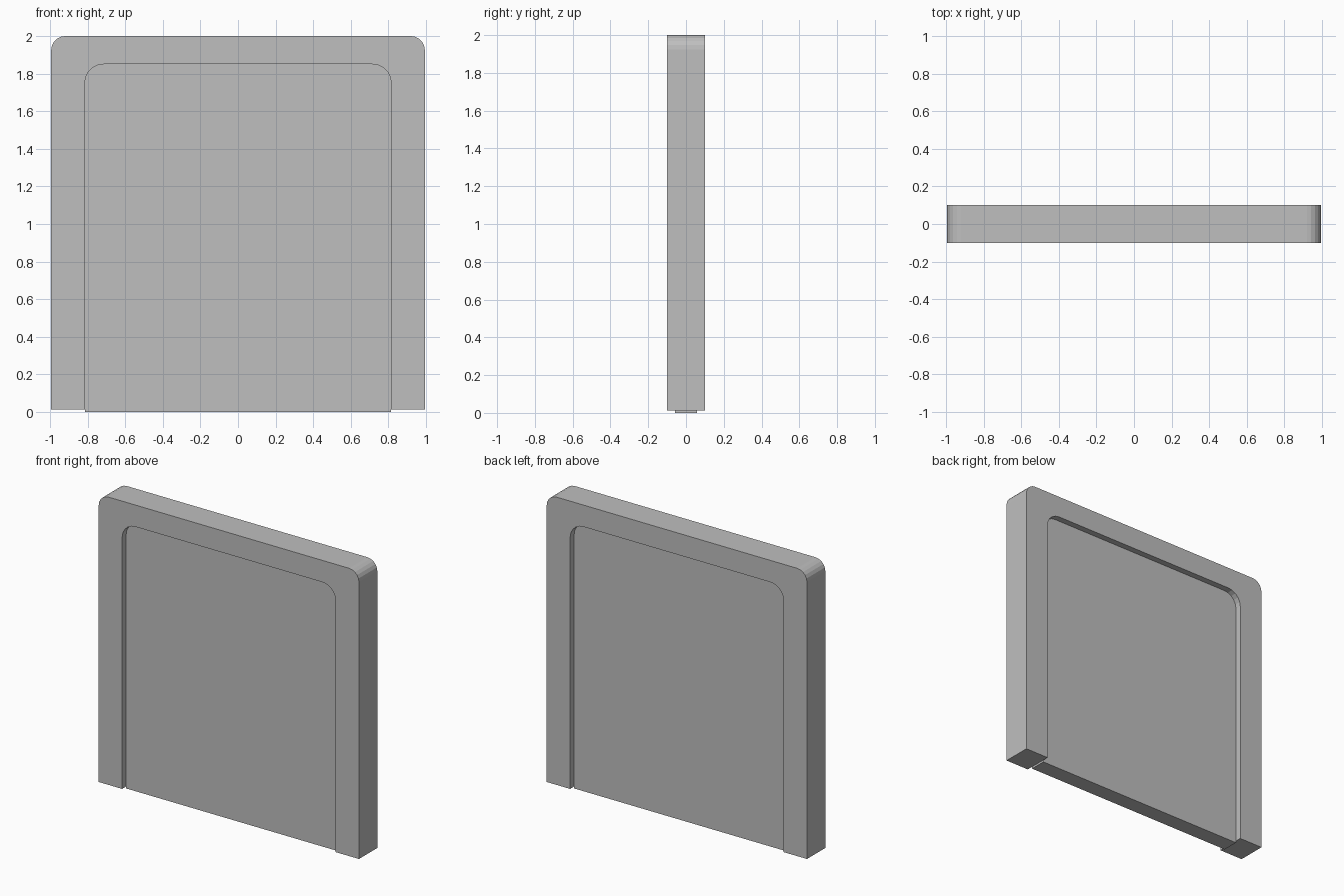
import bpy
import bmesh
from math import sin, cos, pi

cube = bpy.data.objects.get("Cube")
if cube:
    bpy.data.objects.remove(cube, do_unlink=True)

grey = bpy.data.materials.new("plain grey")
grey.use_nodes = True
colour = (0.52, 0.52, 0.52, 1)
grey.diffuse_color = colour
grey.node_tree.nodes["Principled BSDF"].inputs["Base Color"].default_value = colour


def arch(half_width, bottom, top, radius, steps=5):
    """Outline from the bottom right, over two rounded corners, to the bottom left."""
    right = [(half_width, bottom)]
    for i in range(steps + 1):
        a = pi / 2 * i / steps
        right.append((half_width - radius + radius * cos(a),
                      top - radius + radius * sin(a)))
    return right + [(-x, z) for x, z in reversed(right)]


def slab(name, outline, half_depth):
    """Extrude an x-z outline evenly to the front and back."""
    bm = bmesh.new()
    face = bm.faces.new([bm.verts.new((x, -half_depth, z)) for x, z in outline])
    moved = bmesh.ops.extrude_face_region(bm, geom=[face], use_keep_orig=True)
    verts = [g for g in moved["geom"] if isinstance(g, bmesh.types.BMVert)]
    bmesh.ops.translate(bm, verts=verts, vec=(0, 2 * half_depth, 0))
    bmesh.ops.recalc_face_normals(bm, faces=bm.faces)
    mesh = bpy.data.meshes.new(name)
    bm.to_mesh(mesh)
    bm.free()
    mesh.materials.append(grey)
    obj = bpy.data.objects.new(name, mesh)
    bpy.context.collection.objects.link(obj)
    return obj


# Surround: rounded outer arch with the doorway cut out of it
BASE = 0.013
outer = arch(0.994, BASE, 2.0, 0.075)
opening = arch(0.815, BASE, 1.85, 0.1)
slab("door_frame", outer + opening[::-1], 0.1)

# Thinner panel filling the opening and reaching just below the frame
slab("door_panel", arch(0.815, 0, 1.85, 0.1), 0.057)
